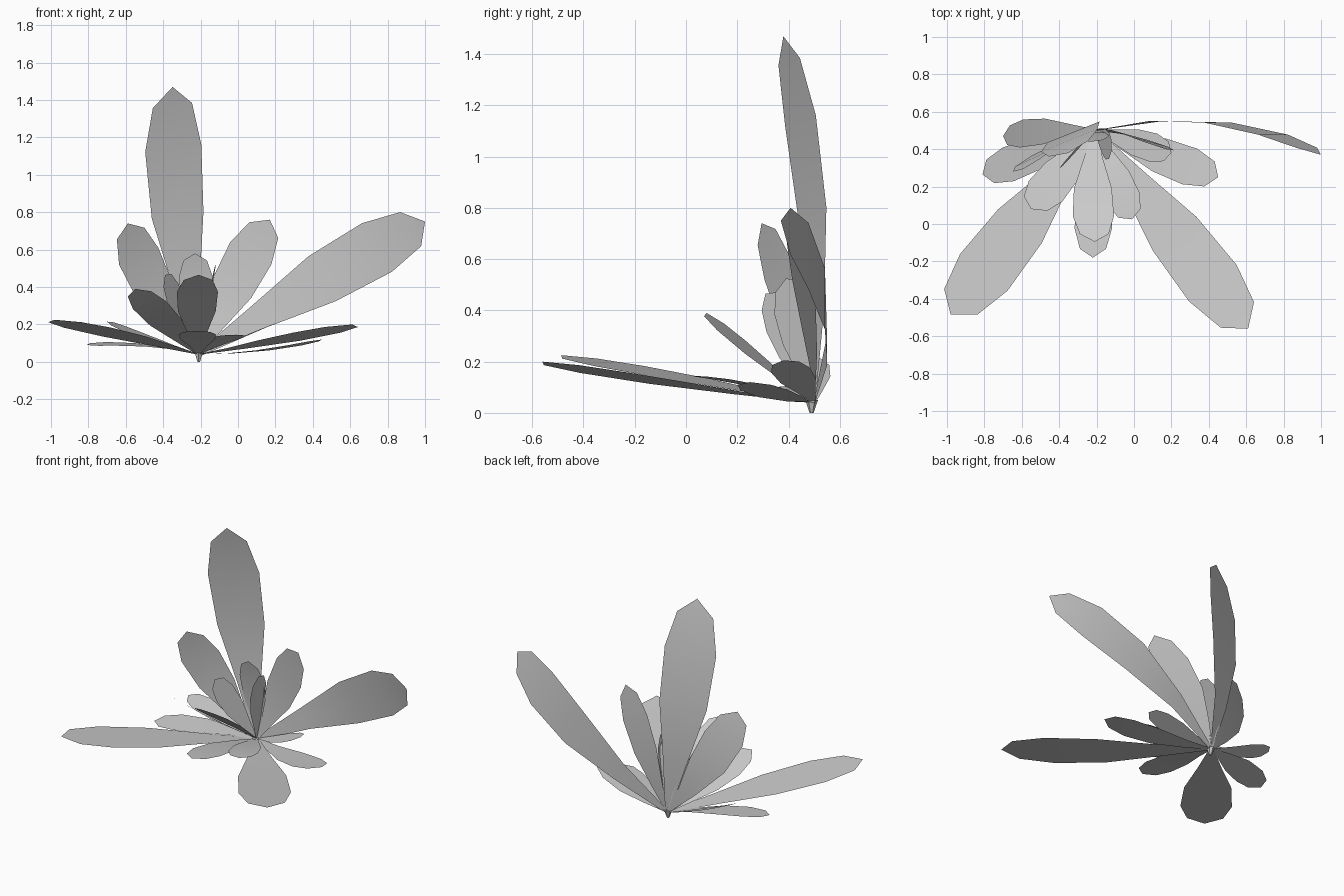
import bpy
from mathutils import Vector

if "Cube" in bpy.data.objects:
    bpy.data.objects.remove(bpy.data.objects["Cube"])

ROOT = Vector((-0.21, 0.5, 0.04))
# share of full width at each position along the leaf
PROFILE = [(0.0, 0.08), (0.25, 0.46), (0.52, 0.92), (0.77, 1.0), (0.93, 0.7)]


def leaf(name, tip, half, bow=(0, 0, 0)):
    """Flat leaf from the root to tip; half is the half-width vector, bow bends the spine."""
    tip, half, bow = Vector(tip), Vector(half), Vector(bow)
    verts, faces = [], []
    for t, w in PROFILE:
        spine = ROOT.lerp(tip, t) + bow * 4 * t * (1 - t)
        verts += [spine - half * w, spine, spine + half * w]
    for i in range(len(PROFILE) - 1):
        a = 3 * i
        faces += [(a, a + 1, a + 4, a + 3), (a + 1, a + 2, a + 5, a + 4)]
    verts.append(tip)
    n = len(verts) - 1
    faces += [(n - 3, n - 2, n), (n - 2, n - 1, n)]
    mesh = bpy.data.meshes.new(name)
    mesh.from_pydata(verts, [], faces)
    for p in mesh.polygons:
        p.use_smooth = True
    obj = bpy.data.objects.new(name, mesh)
    bpy.context.collection.objects.link(obj)


# four long outer leaves
leaf("tall_leaf", (-.35, .38, 1.47), (.15, .06, .02), (-.04, .055, 0))
leaf("long_right_leaf", (1.0, .37, .75), (.08, 0, -.13), (.03, .11, .035))
leaf("long_front_left_leaf", (-.98, -.485, .225), (.127, -.098, 0))
leaf("long_front_right_leaf", (.61, -.56, .2), (.127, .098, 0), (0, 0, -.01))

# upright middle leaves
leaf("upright_left_leaf", (-.59, .295, .74), (.105, .05, .045), (-.04, .02, -.02))
leaf("upright_right_leaf", (.17, .4, .76), (.11, -.03, -.06), (-.02, .03, -.02))
leaf("upright_centre_leaf", (-.23, .44, .58), (.09, 0, 0), (0, .02, 0))
leaf("upright_side_leaf", (-.12, .39, .525), (.01, .07, .03))
leaf("upright_inner_leaf", (-.39, .31, .465), (.03, .04, .05))

# leaves leaning forward
leaf("forward_high_leaf", (-.21, -.095, .465), (.11, 0, 0), (-.01, 0, .01))
leaf("forward_low_leaf", (-.22, -.18, .165), (.1, 0, 0), (0, 0, .015))
leaf("forward_right_leaf", (-.01, .025, .145), (.085, .035, 0), (0, 0, .015))
leaf("forward_left_leaf", (-.55, .08, .39), (.09, -.055, .02), (0, 0, -.01))

# low side leaves
leaf("low_right_leaf", (.45, .25, .12), (.04, .095, 0), (0, 0, -.02))
leaf("low_inner_right_leaf", (.2, .38, .205), (.02, .075, .01))
leaf("low_left_leaf", (-.81, .265, .09), (-.03, .09, .01), (0, 0, .025))
leaf("low_back_left_leaf", (-.7, .47, .215), (.01, .075, .012), (-.02, .01, 0))

# small root stub
bpy.ops.mesh.primitive_cone_add(vertices=6, radius1=.008, radius2=.025, depth=.05,
                                location=(-.21, .49, .025))
bpy.context.object.name = "root_stub"
